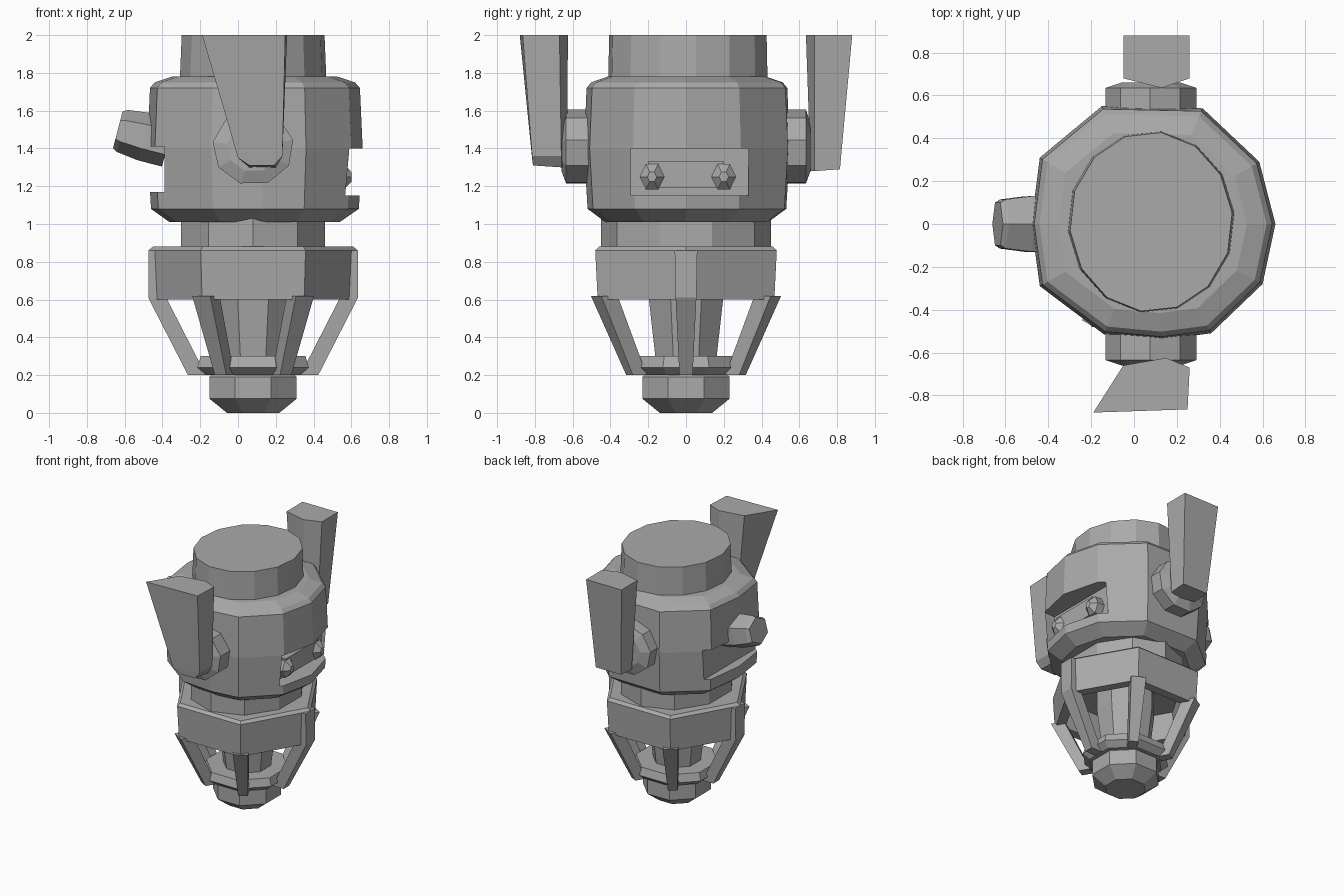
import bpy, bmesh, math
from mathutils import Vector

if "Cube" in bpy.data.objects:
    bpy.data.objects.remove(bpy.data.objects["Cube"])

AX = 0.08  # x of the main vertical axis

grey = bpy.data.materials.new("plain grey")
grey.diffuse_color = (0.4, 0.4, 0.4, 1)
grey.use_nodes = True
grey.node_tree.nodes["Principled BSDF"].inputs["Base Color"].default_value = grey.diffuse_color


def loft(name, rings):
    """Skin a stack of equal-length point rings and cap both ends."""
    bm = bmesh.new()
    rows = [[bm.verts.new(p) for p in r] for r in rings]
    n = len(rows[0])
    for a, b in zip(rows, rows[1:]):
        for i in range(n):
            j = (i + 1) % n
            bm.faces.new((a[i], a[j], b[j], b[i]))
    bm.faces.new(rows[0][::-1])
    bm.faces.new(rows[-1])
    bmesh.ops.recalc_face_normals(bm, faces=bm.faces)
    me = bpy.data.meshes.new(name)
    bm.to_mesh(me)
    bm.free()
    me.materials.append(grey)
    ob = bpy.data.objects.new(name, me)
    bpy.context.collection.objects.link(ob)
    return ob


def ngon(n, rx, ry, z, turn=0.0, cx=AX, cy=0.0):
    return [(cx + rx * math.cos(turn + math.tau * i / n),
             cy + ry * math.sin(turn + math.tau * i / n), z) for i in range(n)]


def box(name, x0, x1, y0, y1, z0, z1):
    return loft(name, [[(x0, y0, z), (x1, y0, z), (x1, y1, z), (x0, y1, z)] for z in (z0, z1)])


def cut(target, cutter):
    m = target.modifiers.new("recess", "BOOLEAN")
    m.object, m.operation, m.solver = cutter, "DIFFERENCE", "EXACT"
    cutter.hide_render = True
    cutter.hide_set(True)


# Main body: irregular polygon swept through a shouldered profile
plan = [(-.48, 0), (-.44, -.29), (-.14, -.515), (.13, -.54), (.36, -.51), (.60, -.28),
        (.66, 0), (.585, .29), (.32, .54), (-.15, .55), (-.44, .31)]


def body_ring(s, z):
    return [(AX + (x - AX) * s, y * s, z) for x, y in plan]


body = loft("body", [body_ring(s, z) for s, z in
                     ((.79, 1.01), (.965, 1.08), (1, 1.40), (.975, 1.72), (.93, 1.75), (.77, 1.78))])
cut(body, box("window_cutter", .50, .9, -.29, .33, 1.15, 1.40))
cut(body, box("nozzle_recess_cutter", -.9, -.39, -.6, .6, 1.17, 1.41))

# Window contents: a bar with a faceted knob at each end
loft("window_bar", [[(x, y, z) for y, z in ((-.2, 1.19), (.2, 1.19), (.2, 1.33), (-.2, 1.33))]
                    for x in (.48, .56)])
for side, y in (("front", -.18), ("back", .2)):
    loft("window_knob_" + side,
         [[(x, y + r * math.cos(math.tau * i / 6), 1.25 + r * 1.2 * math.sin(math.tau * i / 6))
           for i in range(6)] for x, r in ((.48, .065), (.56, .065), (.60, .025))])

# Top drum and neck
loft("top_drum", [ngon(14, .39, .425, 1.76, .1, cy=.01), ngon(14, .38, .42, 2.0, .1, cy=.01)])
loft("neck", [ngon(10, .40, .45, z, .31) for z in (.86, 1.03)])

# Hollow hexagonal collar
loft("collar", [ngon(6, r, r, z) for r, z in
                ((.44, .80), (.46, .60), (.54, .60), (.555, .86), (.53, .88))])

# Six bent legs; the two on the sides also run up the collar
for k in range(6):
    a = math.tau * k / 6
    out, tan = Vector((math.cos(a), math.sin(a), 0)), Vector((-math.sin(a), math.cos(a), 0))
    # inner radius, outer radius, half width, height
    if k % 3 == 0:
        path = [(.25, .345, .035, .20), (.46, .555, .055, .61), (.47, .555, .06, .86)]
    else:
        path = [(.26, .345, .035, .20), (.45, .55, .055, .62)]
    loft("leg_%d" % (k + 1),
         [[Vector((AX, 0, z)) + out * r + tan * t
           for r, t in ((r0, -w), (r1, -w), (r1, w), (r0, w))] for r0, r1, w, z in path])

# Core, lower ring and tip
loft("core", [ngon(8, r, r, z, math.pi / 8) for r, z in ((.17, .25), (.215, .62), (.215, .85))])
loft("lower_ring", [ngon(8, r, r, z, math.pi / 8) for r, z in ((.27, .20), (.32, .24), (.30, .30))])
loft("tip", [ngon(8, r, r, z, math.pi / 8) for r, z in ((.15, 0), (.25, .075), (.25, .19), (.22, .22))])

# Round hubs that hold the arms, front and back
for side, s in (("front", -1), ("back", 1)):
    loft("hub_" + side,
         [[(AX + r * 1.08 * math.cos(math.tau * i / 9 + .2), s * y,
            1.405 + r * math.sin(math.tau * i / 9 + .2)) for i in range(9)]
          for y, r in ((.48, .20), (.55, .20), (.635, .20), (.66, .13))])

# Upright arms
loft("arm_front", [
    [(.06, -.81, 1.31), (.19, -.81, 1.31), (.20, -.66, 1.30), (.13, -.63, 1.30), (.06, -.66, 1.30)],
    [(.0, -.815, 1.35), (.235, -.815, 1.36), (.235, -.66, 1.36), (.13, -.63, 1.36), (.01, -.66, 1.35)],
    [(-.19, -.88, 2), (.25, -.865, 2), (.26, -.67, 2), (.15, -.625, 2), (-.05, -.66, 2)]])
loft("arm_back", [
    [(.0, .815, 1.29), (.22, .815, 1.29), (.22, .68, 1.28), (.12, .66, 1.28), (.0, .68, 1.28)],
    [(-.05, .88, 2), (.26, .88, 2), (.26, .68, 2), (.13, .635, 2), (-.05, .68, 2)]])

# Side nozzle, tilted upward
axis = Vector((-.97, 0, .25)).normalized()
up = Vector((.25, 0, .97)).normalized()
start = Vector((-.37, 0, 1.43))
loft("nozzle", [[start + axis * d + Vector((0, 1, 0)) * (r * 1.15 * math.cos(math.tau * i / 6 + .52))
                 + up * (r * math.sin(math.tau * i / 6 + .52)) for i in range(6)]
                for d, r in ((0, .13), (.13, .13), (.25, .115), (.275, .10))])
